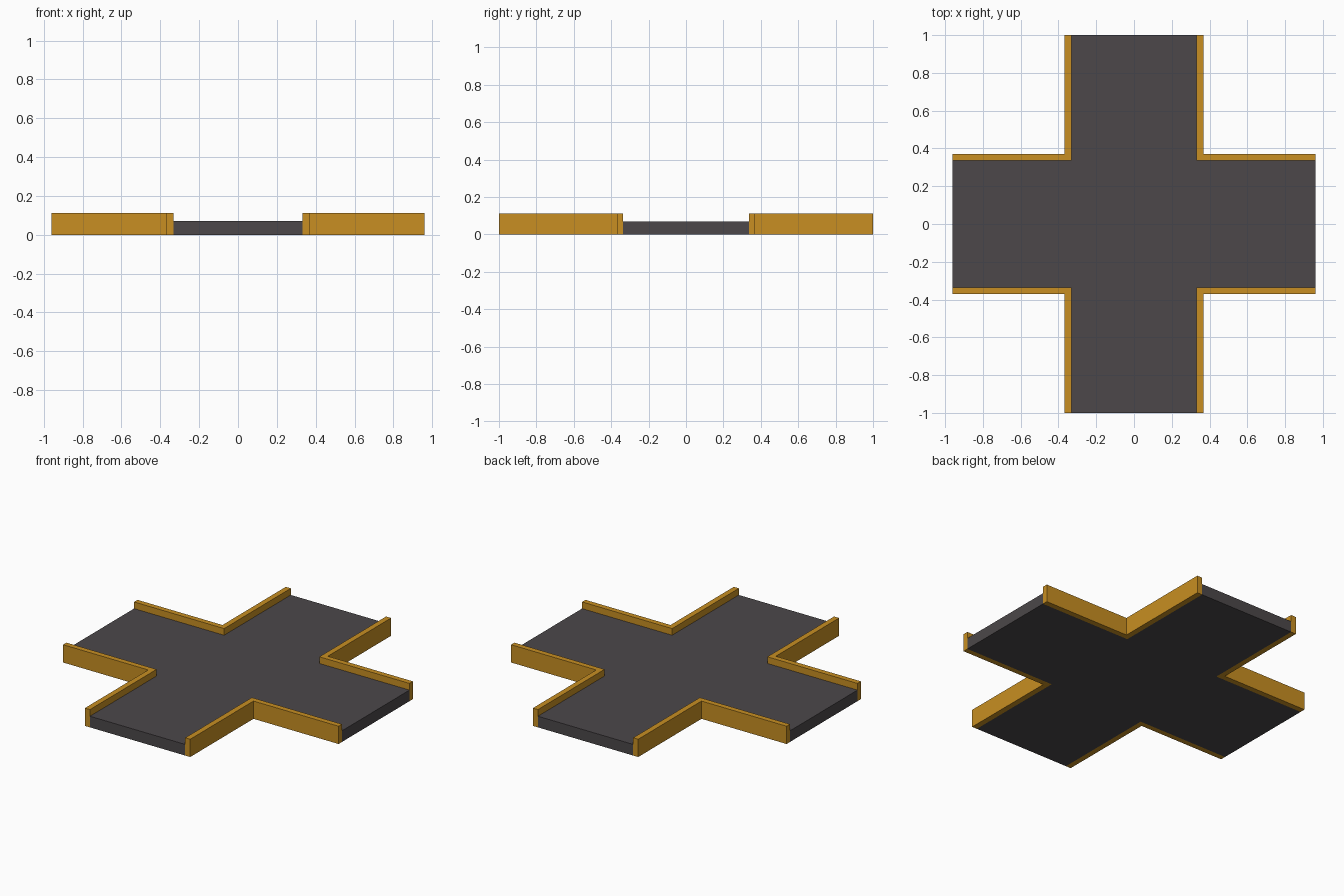
import bpy, bmesh

if "Cube" in bpy.data.objects:
    bpy.data.objects.remove(bpy.data.objects["Cube"])

LX, LY = 0.96, 1.0        # half lengths of the arms
IX, IY = 0.332, 0.336     # half widths of the road
OX, OY = 0.367, 0.37      # outer faces of the kerbs
ROAD_H, KERB_H = 0.07, 0.112


def material(name, rgb):
    m = bpy.data.materials.new(name)
    m.diffuse_color = (*rgb, 1)
    m.use_nodes = True
    m.node_tree.nodes["Principled BSDF"].inputs["Base Color"].default_value = m.diffuse_color
    return m


def prism(name, outline, height, mat):
    bm = bmesh.new()
    face = bm.faces.new([bm.verts.new((x, y, 0)) for x, y in outline])
    ext = bmesh.ops.extrude_face_region(bm, geom=[face], use_keep_orig=True)
    top = [v for v in ext["geom"] if isinstance(v, bmesh.types.BMVert)]
    bmesh.ops.translate(bm, vec=(0, 0, height), verts=top)
    bmesh.ops.recalc_face_normals(bm, faces=bm.faces)
    me = bpy.data.meshes.new(name)
    bm.to_mesh(me)
    bm.free()
    me.materials.append(mat)
    ob = bpy.data.objects.new(name, me)
    bpy.context.collection.objects.link(ob)
    return ob


asphalt = material("dark asphalt", (0.072, 0.064, 0.068))
ochre = material("ochre kerb", (0.58, 0.275, 0.016))

# Cross-shaped road slab
prism("road_slab", [
    (-IX, -LY), (IX, -LY), (IX, -IY), (LX, -IY), (LX, IY), (IX, IY),
    (IX, LY), (-IX, LY), (-IX, IY), (-LX, IY), (-LX, -IY), (-IX, -IY)],
    ROAD_H, asphalt)

# L-shaped kerb wall mirrored into all four corners
kerb = prism("corner_kerbs", [
    (IX, IY), (LX, IY), (LX, OY), (OX, OY), (OX, LY), (IX, LY)],
    KERB_H, ochre)
mirror = kerb.modifiers.new("four_corners", 'MIRROR')
mirror.use_axis = (True, True, False)
mirror.use_mirror_merge = False
